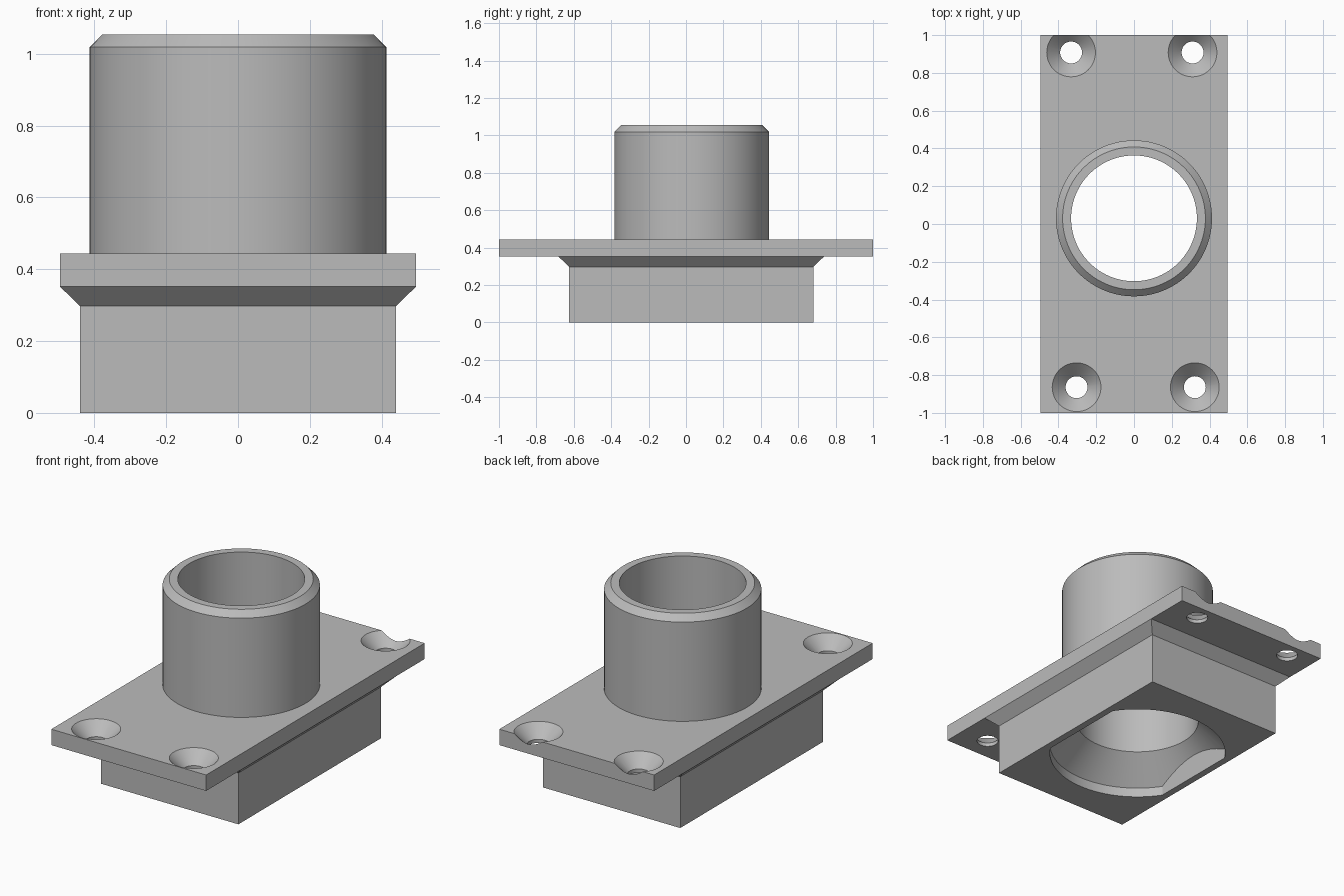
import bpy, bmesh
from math import cos, sin, pi, radians
from mathutils import Vector

cube = bpy.data.objects.get("Cube")
if cube:
    bpy.data.objects.remove(cube, do_unlink=True)

grey = bpy.data.materials.new("plain grey")
grey.use_nodes = True
GREY = (0.5, 0.5, 0.5, 1)
grey.diffuse_color = GREY
grey.node_tree.nodes["Principled BSDF"].inputs["Base Color"].default_value = GREY

TUBE_Y = 0.03      # the tube and the block sit slightly toward the back
WALL_X = 0.40      # inner side walls of the recess


def loft(name, rings, clip_x=None):
    """Closed solid through a stack of rings, optionally trimmed flat at +-x."""
    bm = bmesh.new()
    loops = [[bm.verts.new(p) for p in ring] for ring in rings]
    n = len(loops[0])
    for a, b in zip(loops, loops[1:]):
        for i in range(n):
            j = (i + 1) % n
            bm.faces.new((a[i], a[j], b[j], b[i]))
    bm.faces.new(loops[0][::-1])
    bm.faces.new(loops[-1])
    if clip_x:
        for side in (-1, 1):
            bmesh.ops.bisect_plane(bm, geom=bm.verts[:] + bm.edges[:] + bm.faces[:],
                                   plane_co=(side * clip_x, 0, 0),
                                   plane_no=(side, 0, 0), clear_outer=True)
            bmesh.ops.holes_fill(bm, edges=[e for e in bm.edges if e.is_boundary])
    bmesh.ops.recalc_face_normals(bm, faces=bm.faces[:])
    mesh = bpy.data.meshes.new(name)
    bm.to_mesh(mesh)
    bm.free()
    mesh.materials.append(grey)
    obj = bpy.data.objects.new(name, mesh)
    bpy.context.collection.objects.link(obj)
    return obj


def lathe(name, profile, x, y, sides, clip_x=None):
    turns = [2 * pi * i / sides for i in range(sides)]
    return loft(name, [[Vector((x + r * cos(t), y + r * sin(t), z)) for t in turns]
                       for r, z in profile], clip_x)


def box_ring(half_x, y0, y1, z):
    return [Vector(p) for p in ((-half_x, y0, z), (half_x, y0, z),
                                (half_x, y1, z), (-half_x, y1, z))]


def combine(target, tool, operation):
    mod = target.modifiers.new(operation, 'BOOLEAN')
    mod.operation = operation
    mod.solver = 'EXACT'
    mod.object = tool
    bpy.context.view_layer.objects.active = target
    bpy.ops.object.modifier_apply(modifier=mod.name)
    bpy.data.objects.remove(tool, do_unlink=True)


# Flange plate
body = loft("flanged_tube_mount", [box_ring(0.496, -1, 1, z) for z in (0.352, 0.444)])

# Lower block, flaring out to meet the plate
block = loft("lower_block", [box_ring(0.44, -0.625, 0.681, 0),
                             box_ring(0.44, -0.625, 0.681, 0.297),
                             box_ring(0.496, -0.682, 0.738, 0.352),
                             box_ring(0.48, -0.66, 0.72, 0.4)])
combine(body, block, 'UNION')

# Tube with a chamfered rim
tube = lathe("tube", [(0.413, 0.38), (0.413, 1.019), (0.378, 1.054)], 0, TUBE_Y, 96)
combine(body, tube, 'UNION')

# Through bore, opening as a cone into a flat-sided recess underneath
bore = lathe("bore_cutter", [(0.48, -0.1), (0.48, 0.055), (0.333, 0.2), (0.333, 1.2)],
             0, TUBE_Y, 96, WALL_X)
combine(body, bore, 'DIFFERENCE')

# Countersunk screw holes
for x, y in ((-0.333, 0.908), (0.31, 0.908), (-0.304, -0.864), (0.322, -0.864)):
    hole = lathe("screw_hole_cutter", [(0.058, 0.3), (0.058, 0.373), (0.129, 0.444),
                                       (0.159, 0.474)], x, y, 48)
    combine(body, hole, 'DIFFERENCE')

# Smooth the round walls, keep the edges crisp
bpy.ops.object.select_all(action='DESELECT')
body.select_set(True)
bpy.context.view_layer.objects.active = body
bpy.ops.object.shade_smooth_by_angle(angle=radians(20))
